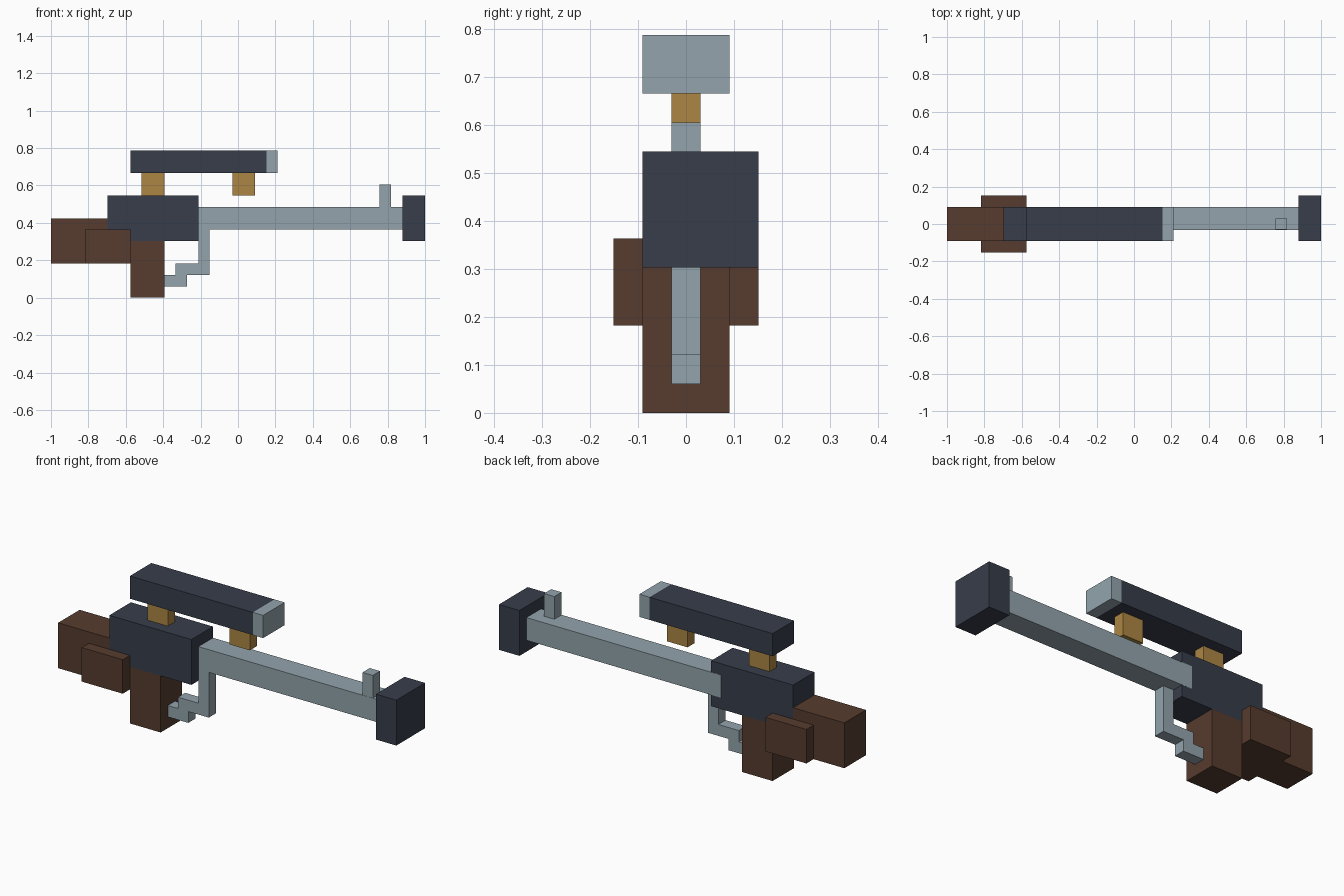
import bpy

cube = bpy.data.objects.get("Cube")
if cube:
    bpy.data.objects.remove(cube, do_unlink=True)

U = 2 / 33  # one block of the modelling grid


def linear(c):
    c /= 255
    return c / 12.92 if c <= 0.04045 else ((c + 0.055) / 1.055) ** 2.4


def material(name, r, g, b):
    mat = bpy.data.materials.new(name)
    mat.use_nodes = True
    colour = (linear(r), linear(g), linear(b), 1)
    mat.diffuse_color = colour
    mat.node_tree.nodes["Principled BSDF"].inputs["Base Color"].default_value = colour
    return mat


DARK = material("dark slate", 55, 61, 74)
GREY = material("light steel", 147, 164, 172)
WOOD = material("brown wood", 87, 60, 47)
BRASS = material("brass", 172, 134, 67)


def box(name, mat, x, y, z, swell=0.0):
    """Box from (min, max) ranges in grid blocks; swell widens it in y."""
    bpy.ops.mesh.primitive_cube_add(size=1, location=[U * (a + b) / 2 for a, b in (x, y, z)])
    ob = bpy.context.object
    ob.name = name
    size = [U * (b - a) for a, b in (x, y, z)]
    size[1] += swell
    for v in ob.data.vertices:
        v.co = [c * s for c, s in zip(v.co, size)]
    ob.data.materials.append(mat)
    return ob


BODY = (-1.5, 1.5)   # full body width
THIN = (-0.5, 0.5)   # one block wide

# Scope and its two mounts
box("scope_tube", DARK, (-9.5, 2.5), BODY, (11, 13))
box("scope_lens", GREY, (2.5, 3.5), BODY, (11, 13))
for name, x in (("rear_mount", -8.5), ("front_mount", -0.5)):
    box(name, BRASS, (x, x + 2), THIN, (9, 11))

# Receiver, barrel, sight and muzzle
box("receiver", DARK, (-11.5, -3.5), BODY, (5, 9))
box("barrel", GREY, (-4.5, 14.5), (-0.5, 1.5), (6, 8), swell=0.002)
box("front_sight", GREY, (12.5, 13.5), THIN, (8, 10))
box("muzzle", DARK, (14.5, 16.5), (-1.5, 2.5), (5, 9))

# Stepped trigger lever
box("lever_upright", GREY, (-3.5, -2.5), THIN, (2, 6))
box("lever_step", GREY, (-5.5, -3.5), THIN, (2, 3))
box("lever_tip", GREY, (-6.5, -4.5), THIN, (1, 2))

# Wooden stock, cheek block and grip
box("stock", WOOD, (-16.5, -11.5), BODY, (3, 7))
box("cheek_block", WOOD, (-13.5, -9.5), (-2.5, 2.5), (3, 6))
box("grip", WOOD, (-9.5, -6.5), BODY, (0, 5))
